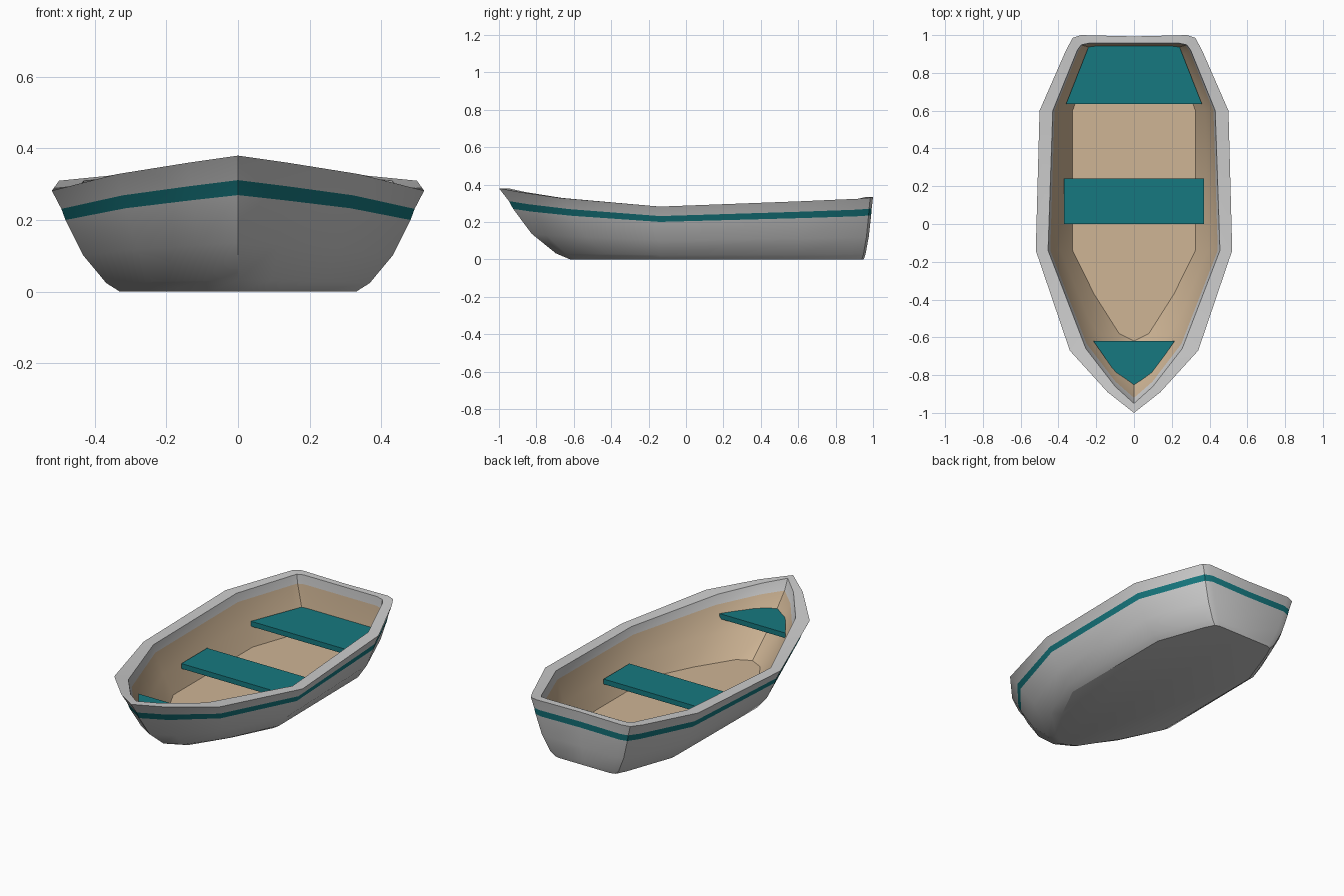
import bpy, bmesh

if "Cube" in bpy.data.objects:
    bpy.data.objects.remove(bpy.data.objects["Cube"])


def material(name, rgb):
    m = bpy.data.materials.new(name)
    m.diffuse_color = (*rgb, 1)
    m.use_nodes = True
    m.node_tree.nodes["Principled BSDF"].inputs["Base Color"].default_value = m.diffuse_color
    return m


grey = material("grey_paint", (0.8, 0.8, 0.8))
teal = material("teal_paint", (0.008, 0.19, 0.215))
tan = material("tan_wood", (0.62, 0.46, 0.30))

# Half outlines from bow to stern (x, y): rim outside, rim inside, keel plate
RIM = [(0, -1), (.14, -.89), (.34, -.67), (.52, -.14), (.5, .6),
       (.36, .92), (.325, .985), (.28, 1), (0, .993)]
INNER = [(0, -.95), (.10, -.86), (.255, -.66), (.455, -.14), (.43, .6),
         (.30, .92), (.28, .948), (.24, .957), (0, .957)]
BASE = [(0, -.62), (.08, -.58), (.215, -.37), (.33, -.14), (.33, .6),
        (.23, .88), (.2, .94), (.17, .95), (0, .95)]
SHEER = [.38, .36, .328, .282, .31, .324, .33, .333, .333]
FLOOR = [(x * .985, min(y, .925)) for x, y in BASE]
FLOOR_Z = .02


def ring(low, high, f, zf, z0):
    """Closed ring blended between two half outlines, mirrored across x."""
    half = []
    for (ax, ay), (bx, by), top in zip(low, high, SHEER):
        half.append((ax + (bx - ax) * f, ay + (by - ay) * f, z0 + (top - z0) * zf))
    return half + [(-x, y, z) for x, y, z in half[-2:0:-1]]


# Hull: outside levels, flat rim, inside levels; material of the band below each ring
levels = [(BASE, RIM, 0, 0, 0, 0), (BASE, RIM, .2, .085, 0, 0),
          (BASE, RIM, .54, .36, 0, 0), (BASE, RIM, .80, .71, 0, 0),
          (BASE, RIM, .86, .82, 0, 1), (BASE, RIM, 1, 1, 0, 0),
          (FLOOR, INNER, 1, 1, FLOOR_Z, 0), (FLOOR, INNER, .91, .83, FLOOR_Z, 0),
          (FLOOR, INNER, .5, .4, FLOOR_Z, 2), (FLOOR, INNER, 0, 0, FLOOR_Z, 2)]
bm = bmesh.new()
rings = [[bm.verts.new(p) for p in ring(*lv[:5])] for lv in levels]
for k in range(1, len(rings)):
    a, b = rings[k - 1], rings[k]
    for i in range(len(a)):
        j = (i + 1) % len(a)
        bm.faces.new((a[i], a[j], b[j], b[i])).material_index = levels[k][5]
bm.faces.new(rings[0][::-1])
bm.faces.new(rings[-1]).material_index = 2
me = bpy.data.meshes.new("hull")
bm.to_mesh(me)
bm.free()
for m in (grey, teal, tan):
    me.materials.append(m)
hull = bpy.data.objects.new("hull", me)
bpy.context.collection.objects.link(hull)
bpy.context.view_layer.objects.active = hull
hull.select_set(True)
bpy.ops.object.shade_smooth_by_angle(angle=0.55)


def seat(name, half, top, thick=.03):
    """Flat board from a half outline running front to back, mirrored across x."""
    pts = half + [(-x, y) for x, y in half[::-1] if x > 0]
    bm = bmesh.new()
    face = bm.faces.new([bm.verts.new((x, y, top - thick)) for x, y in pts])
    up = bmesh.ops.extrude_face_region(bm, geom=[face])
    verts = [v for v in up["geom"] if isinstance(v, bmesh.types.BMVert)]
    bmesh.ops.translate(bm, vec=(0, 0, thick), verts=verts)
    bmesh.ops.recalc_face_normals(bm, faces=bm.faces)
    me = bpy.data.meshes.new(name)
    bm.to_mesh(me)
    bm.free()
    me.materials.append(teal)
    bpy.context.collection.objects.link(bpy.data.objects.new(name, me))


# Seats
seat("middle_seat", [(.37, 0), (.37, .24)], .14)
seat("stern_seat", [(.36, .635), (.24, .94), (.10, .955)], .15)
seat("bow_seat", [(0, -.87), (.075, -.82), (.215, -.62)], .24)
